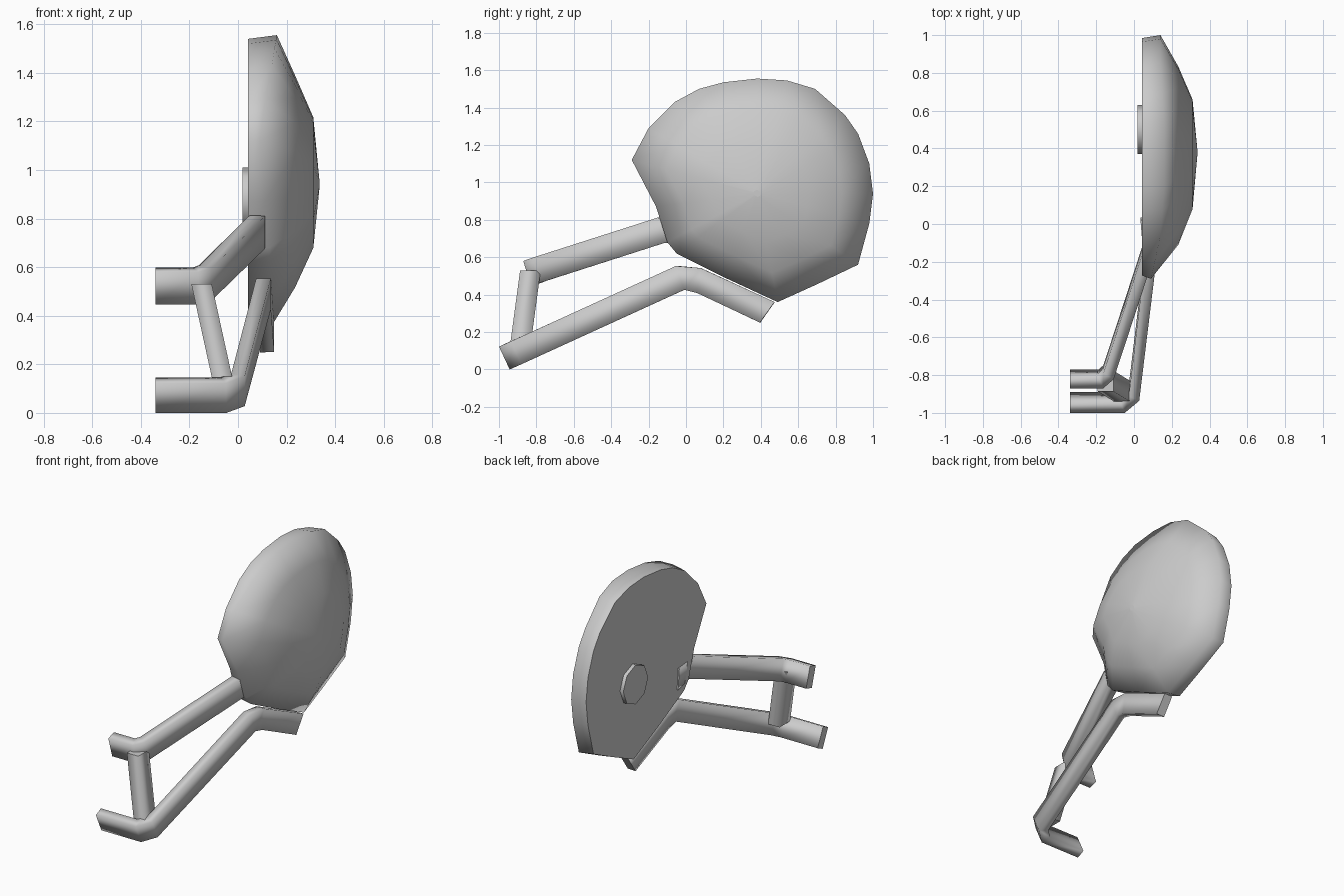
import bpy, bmesh, math
from mathutils import Vector

if "Cube" in bpy.data.objects:
    bpy.data.objects.remove(bpy.data.objects["Cube"])


def loft(name, rings, angle=None):
    """Skin a list of equal-length rings and cap both ends."""
    bm = bmesh.new()
    vs = [[bm.verts.new(p) for p in r] for r in rings]
    n = len(rings[0])
    for a, b in zip(vs, vs[1:]):
        for i in range(n):
            f = bm.faces.new((a[i], a[(i + 1) % n], b[(i + 1) % n], b[i]))
            f.smooth = True
    for r in (vs[0], vs[-1]):
        cap = bm.faces.new(r)
        for e in cap.edges:
            e.smooth = False
    bmesh.ops.recalc_face_normals(bm, faces=bm.faces)
    me = bpy.data.meshes.new(name)
    bm.to_mesh(me)
    bm.free()
    ob = bpy.data.objects.new(name, me)
    bpy.context.collection.objects.link(ob)
    return ob


def bar(name, path, width, thick):
    """Flat bar along path points (x, y, z, tilt of the width in degrees)."""
    pts = [Vector(p[:3]) for p in path]
    rings = []
    for i, p in enumerate(pts):
        a = math.radians(path[i][3])
        d1 = (pts[i] - pts[max(i - 1, 0)]).normalized()
        d2 = (pts[min(i + 1, len(pts) - 1)] - pts[i]).normalized()
        t = (d1 + d2).normalized()
        w = Vector((0, -math.sin(a), math.cos(a)))
        n = t.cross(w).normalized()
        if d1.length and d2.length:
            n /= max(0.6, math.cos(d1.angle(d2) / 2))
        w, n = w * width / 2, n * thick / 2
        rings.append([p + w + n, p + w - n, p - w - n, p - w + n])
    return loft(name, rings)


# Domed shell: outline in (y, z, rim x), scaled towards the crown
outline = [(-.29, 1.12, .09), (-.2, 1.29, .11), (-.06, 1.43, .14), (.07, 1.5, .15),
           (.2, 1.535, .16), (.38, 1.555, .16), (.54, 1.545, .16), (.69, 1.5, .15),
           (.85, 1.36, .14), (.92, 1.26, .14), (.98, 1.1, .14), (1.0, .94, .14),
           (.98, .78, .14), (.92, .56, .14), (.7, .455, .14), (.49, .36, .14),
           (.22, .485, .14), (-.05, .62, .13), (-.1, .68, .13), (-.16, .87, .11)]
cy, cz = .38, .94


def shell_ring(scale, x=None):
    return [(rx if x is None else x, cy + (y - cy) * scale, cz + (z - cz) * scale)
            for y, z, rx in outline]


shell = loft("domed_shell", [shell_ring(.975, .042), shell_ring(1), shell_ring(.73, .235),
                             shell_ring(.45, .31), shell_ring(.03, .335)])

# Small round mount on the flat back
loft("back_mount", [[(x, .5 + .13 * math.cos(k * math.pi / 4), .88 + .13 * math.sin(k * math.pi / 4))
                     for k in range(8)] for x in (.018, .06)])

# Support bars and the strut between them
bar("lower_bar", [(-.34, -.945, .073, 25), (-.06, -.945, .073, 25), (0, -.895, .095, 25),
                  (.105, -.03, .49, 20), (.108, .07, .475, -8), (.12, .435, .305, -35)], .135, .058)
bar("upper_bar", [(-.34, -.82, .522, 17), (-.175, -.82, .522, 17), (-.135, -.785, .535, 17),
                  (.08, -.13, .745, 17), (.065, .03, .73, 5)], .14, .062)
sx, sy = .042, .055
loft("strut", [[(x + a * sx, y + b * sy, z) for a, b in ((-1, -1), (1, -1), (1, 1), (-1, 1))]
               for x, y, z in ((-.06, -.887, .12), (-.15, -.832, .53))])
